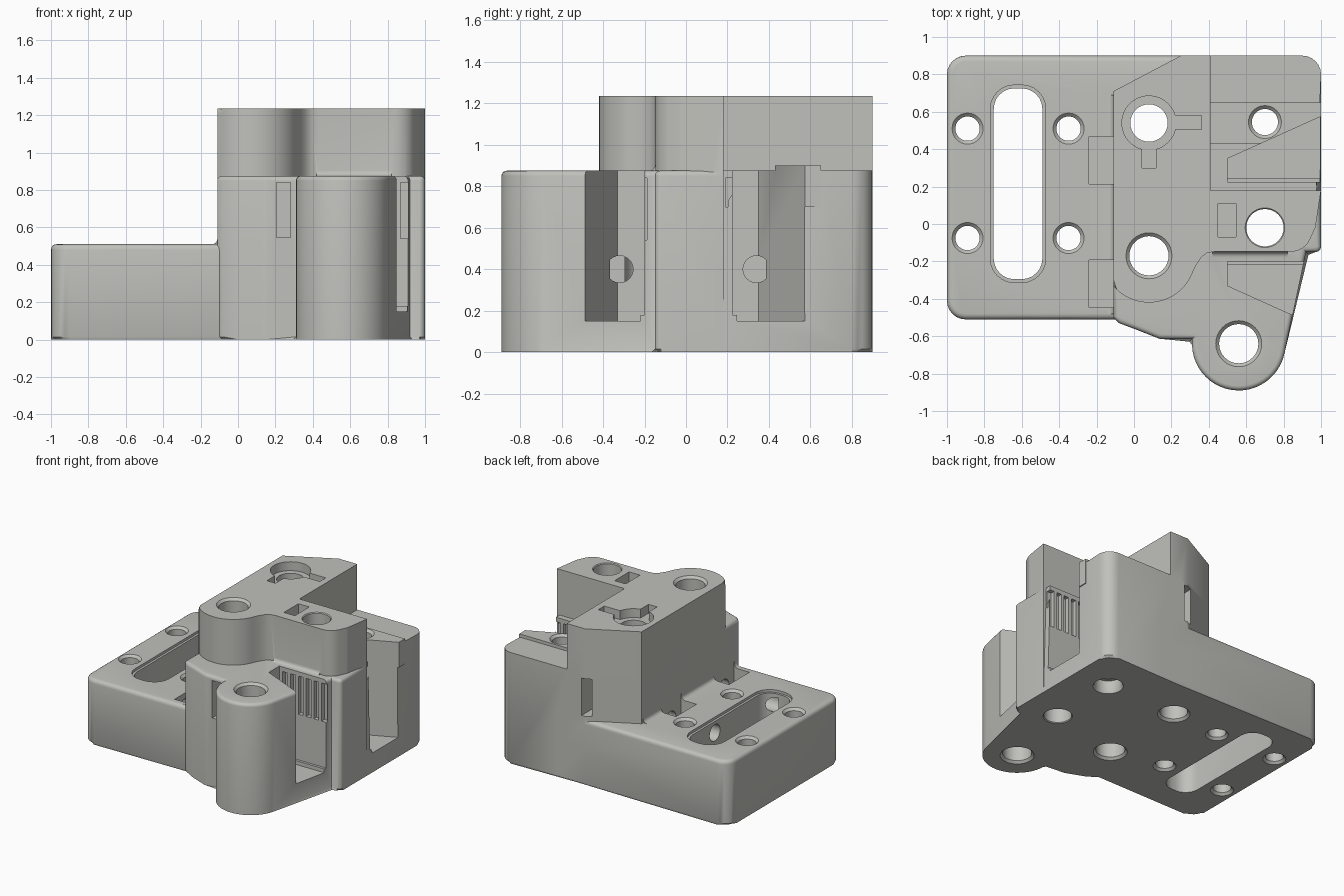
import bpy, bmesh, math
from mathutils import Vector

if "Cube" in bpy.data.objects:
    bpy.data.objects.remove(bpy.data.objects["Cube"])

grey = bpy.data.materials.new("warm_grey_plastic")
grey.diffuse_color = (0.53, 0.53, 0.50, 1)
grey.use_nodes = True
grey.node_tree.nodes["Principled BSDF"].inputs["Base Color"].default_value = grey.diffuse_color


def to_object(name, bm):
    bmesh.ops.recalc_face_normals(bm, faces=bm.faces)
    me = bpy.data.meshes.new(name)
    bm.to_mesh(me)
    bm.free()
    me.materials.append(grey)
    ob = bpy.data.objects.new(name, me)
    bpy.context.collection.objects.link(ob)
    return ob


def arc(cx, cy, r, a0, a1, n):
    return [(cx + r * math.cos(math.radians(a0 + (a1 - a0) * i / n)),
             cy + r * math.sin(math.radians(a0 + (a1 - a0) * i / n))) for i in range(n + 1)]


def rounded(points, n=6):
    """Outline whose (x, y, radius) corners are rounded; (x, y) corners stay sharp."""
    out = []
    for i, p in enumerate(points):
        c = Vector(p[:2])
        if len(p) == 2:
            out.append(tuple(c))
            continue
        a = (Vector(points[i - 1][:2]) - c).normalized()
        b = (Vector(points[(i + 1) % len(points)][:2]) - c).normalized()
        half = a.angle(b) / 2
        centre = c + (a + b).normalized() * p[2] / math.sin(half)
        s = c + a * p[2] / math.tan(half) - centre
        e = c + b * p[2] / math.tan(half) - centre
        turn = s.angle_signed(e)
        for k in range(n + 1):
            t = -turn * k / n
            out.append((centre.x + s.x * math.cos(t) - s.y * math.sin(t),
                        centre.y + s.x * math.sin(t) + s.y * math.cos(t)))
    return out


def prism(name, pts, z0, z1, top=0, top_rule=lambda c: True, bottom=0):
    """Extruded outline with optional rounded top edge and chamfered bottom edge."""
    bm = bmesh.new()
    low = [bm.verts.new((x, y, z0)) for x, y in pts]
    high = [bm.verts.new((x, y, z1)) for x, y in pts]
    bm.faces.new(low[::-1])
    bm.faces.new(high)
    for i in range(len(pts)):
        j = (i + 1) % len(pts)
        bm.faces.new((low[i], low[j], high[j], high[i]))
    for size, z, seg, rule in ((bottom, z0, 1, lambda c: True), (top, z1, 4, top_rule)):
        if size:
            edges = [e for e in bm.edges if all(abs(v.co.z - z) < 1e-5 for v in e.verts)
                     and rule((e.verts[0].co + e.verts[1].co) / 2)]
            bmesh.ops.bevel(bm, geom=edges, offset=size, segments=seg, profile=0.5,
                            affect='EDGES', clamp_overlap=False)
    return to_object(name, bm)


def box(name, x0, x1, y0, y1, z0, z1):
    return prism(name, [(x0, y0), (x1, y0), (x1, y1), (x0, y1)], z0, z1)


def turned(name, x, y, rings, n=32):
    """Stack of (radius, z) circles."""
    bm = bmesh.new()
    loops = [[bm.verts.new((px, py, z)) for px, py in arc(x, y, r, 0, 360, n)[:-1]]
             for r, z in rings]
    bm.faces.new(loops[0][::-1])
    bm.faces.new(loops[-1])
    for a, b in zip(loops, loops[1:]):
        for i in range(n):
            j = (i + 1) % n
            bm.faces.new((a[i], a[j], b[j], b[i]))
    return to_object(name, bm)


def hole(x, y, r, top, c=0.018):
    return turned("hole", x, y, [(r + c + 0.02, -0.02), (r, c), (r, top - c), (r + c + 0.02, top + 0.02)])


# Low mounting plate
plate = prism("carriage_body", rounded([(-1, -0.51, 0.1), (0.5, -0.51), (0.5, 0.9), (-1, 0.9, 0.1)]),
              0, 0.51, top=0.03, top_rule=lambda c: c.x < 0.45, bottom=0.015)

# Middle block with the front round boss
middle = prism("middle_block",
               rounded([(-0.11, -0.33), (-0.11, -0.5), (-0.08, -0.53), (0.0, -0.56), (0.14, -0.615, 0.05)]
                       + arc(0.56, -0.64, 0.25, 174, 348, 24)
                       + [(0.92, -0.15), (1, -0.15, 0.03), (1, 0.18), (1, 0.9, 0.1), (0.25, 0.9), (-0.11, 0.71)]),
               0, 0.875, top=0.025, top_rule=lambda c: c.y < 0.1, bottom=0.015)

# Tall tower with its side arm
tower = prism("tower",
              rounded(arc(0.08, -0.17, 0.25, 220.5, 340, 20)
                      + [(0.335, -0.215), (0.36, -0.178), (0.39, -0.155), (0.43, -0.148),
                         (0.91, -0.148, 0.11), (0.97, -0.02, 0.08),
                         (1, 0.18), (0.41, 0.18), (0.41, 0.9), (0.25, 0.9), (-0.11, 0.71)]),
              0.3, 1.235, top=0.025, top_rule=lambda c: c.y < -0.25)

# Raised strip on the rear shelf
strip = box("raised_strip", 0.38, 1, 0.43, 0.65, 0.7, 0.9)


def cove(name, length, place):
    """Concave fillet bar of radius 0.03, laid along its own z."""
    pts = [(0.02, -0.02), (0.02, 0.03)] + [(-x, z) for x, z in arc(0.03, 0.03, 0.03, 180, 270, 5)] + [(-0.03, -0.02)]
    ob = prism(name, pts, 0, length)
    for v in ob.data.vertices:
        v.co = place(*v.co)
    bm = bmesh.new()
    bm.from_mesh(ob.data)
    bmesh.ops.recalc_face_normals(bm, faces=bm.faces)
    bm.to_mesh(ob.data)
    bm.free()
    return ob


# Fillets at the foot of the tower and of the arm
tower_fillet = cove("tower_fillet", 1.17, lambda u, v, w: (-0.11 + u, -0.48 + w, 0.51 + v))
arm_fillet = cove("arm_fillet", 0.4, lambda u, v, w: (0.42 + w, -0.148 - u * -1, 0.875 + v))
adds = [middle, tower, strip, tower_fillet, arm_fillet]

# Vertical holes
cuts = [hole(x, y, 0.065, 0.51) for x in (-0.89, -0.35) for y in (-0.075, 0.51)]
cuts += [hole(0.08, -0.17, 0.105, 1.235), hole(0.08, 0.54, 0.1, 1.235), hole(0.70, -0.02, 0.1, 1.235, 0.006),
         hole(0.56, -0.64, 0.105, 0.875), hole(0.70, 0.545, 0.07, 0.9)]
cuts.append(turned("nut_recess", 0.70, 0.545, [(0.12, -0.02), (0.1, 0.018), (0.1, 0.1)]))

# Keyed recess on the tower top, and the pocket on the arm
cuts.append(turned("key_recess", 0.08, 0.54, [(0.145, 1.165), (0.145, 1.3)]))
cuts.append(box("key_slot", 0.2, 0.36, 0.505, 0.58, 1.165, 1.3))
cuts.append(box("key_slot", 0.042, 0.117, 0.3, 0.42, 1.165, 1.3))
cuts.append(box("arm_pocket", 0.45, 0.545, -0.07, 0.11, 0.95, 1.3))


# Long slot through the plate, with an eased upper rim
def slot(g, z0, z1):
    return prism("plate_slot", rounded([(-0.75 - g, -0.295 - g, 0.11 + g), (-0.49 + g, -0.295 - g, 0.11 + g),
                                        (-0.49 + g, 0.725 + g, 0.11 + g), (-0.75 - g, 0.725 + g, 0.11 + g)]), z0, z1)


cuts += [slot(0, -0.1, 0.6), slot(0.018, 0.49, 0.6)]

# Belt pockets with toothed walls, screw bores and nut pockets
for s, y_wall, y_bore in ((-1, 0.2, -0.32), (1, 0.225, 0.34)):
    inner = 0.33 if s < 0 else 0.35
    outer = inner + 0.45 * 0.6
    for lip, z0 in ((0.02, 0.15), (0, 0.18)):
        pts = [(0.5, s * (y_wall + lip)), (1.1, s * (y_wall + lip)), (1.1, s * outer), (0.5, s * inner)]
        cuts.append(prism("belt_pocket", pts if s > 0 else pts[::-1], z0, 1.0 if s < 0 else 0.98))
    for i in range(7):
        x = 0.53 + i * 0.068
        ya, yb = sorted((s * (y_wall - 0.035), s * (y_wall + 0.03)))
        cuts.append(box("belt_tooth_groove", x, x + 0.042, ya, yb, 0.54, 0.84))
    bore = turned("screw_bore", 0, 0, [(0.065, -0.6), (0.065, 0.58)], 24)
    for v in bore.data.vertices:
        v.co = (v.co.z, y_bore + v.co.x, 0.4 + v.co.y)
    cuts.append(bore)
    cuts.append(box("nut_pocket", -0.24, -0.105, y_bore - 0.127, y_bore + 0.127, 0.26, 0.56))

# Upright windows in the front and rear faces
cuts.append(box("front_window", 0.205, 0.28, -0.7, -0.4, 0.545, 0.84))
cuts.append(box("rear_window", 0.205, 0.28, 0.7, 1.0, 0.545, 0.84))

# Combine everything into one solid
for ops, kind in ((adds, 'UNION'), (cuts, 'DIFFERENCE')):
    for ob in ops:
        m = plate.modifiers.new(kind, 'BOOLEAN')
        m.operation, m.solver, m.object = kind, 'EXACT', ob
        ob.hide_render = True
bpy.context.view_layer.update()
solid = bpy.data.meshes.new_from_object(plate.evaluated_get(bpy.context.evaluated_depsgraph_get()))
plate.modifiers.clear()
plate.data = solid
for ob in adds + cuts:
    bpy.data.objects.remove(ob)
solid.materials.clear()
solid.materials.append(grey)
for p in solid.polygons:
    p.material_index = 0
bpy.context.view_layer.objects.active = plate
plate.select_set(True)
bpy.ops.object.shade_smooth_by_angle(angle=math.radians(32))
